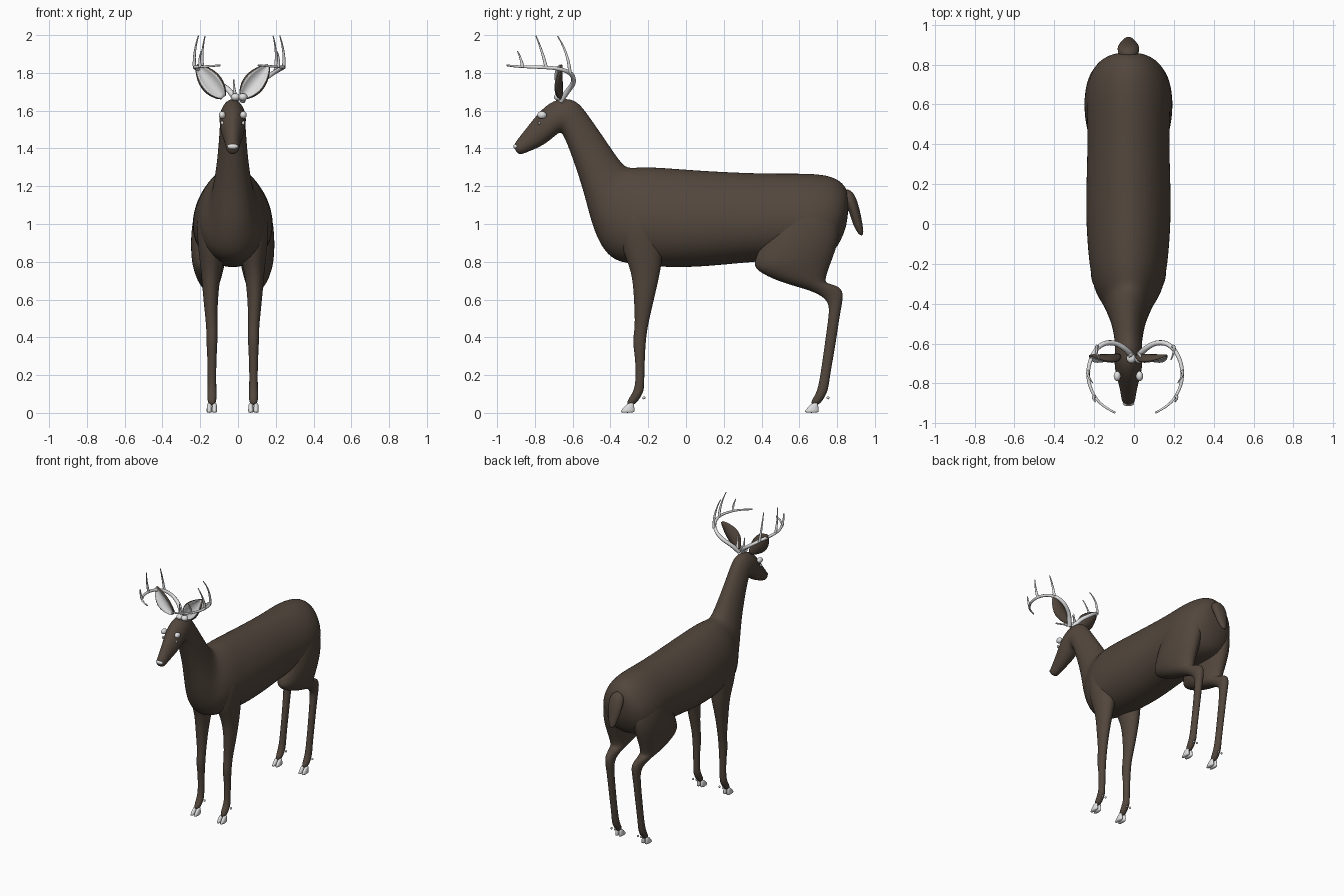
import bpy, bmesh
from math import sin, cos, pi
from mathutils import Vector

if "Cube" in bpy.data.objects:
    bpy.data.objects.remove(bpy.data.objects["Cube"])

MIDDLE = -.028          # centre line of the animal
ANTLER_MIDDLE = .006    # centre line of the antlers
SIDES = (("left", 1), ("right", -1))


def make_material(name, color):
    mat = bpy.data.materials.new(name)
    mat.use_nodes = True
    mat.diffuse_color = (*color, 1)
    mat.node_tree.nodes["Principled BSDF"].inputs["Base Color"].default_value = (*color, 1)
    return mat


brown = make_material("brown coat", (.085, .062, .046))
white = make_material("pale horn", (.75, .75, .75))


def add_object(name, mesh, material, levels=0):
    """Link a smooth shaded mesh, optionally subdivided."""
    mesh.materials.clear()
    mesh.materials.append(material)
    mesh.polygons.foreach_set("use_smooth", [True] * len(mesh.polygons))
    obj = bpy.data.objects.new(name, mesh)
    bpy.context.collection.objects.link(obj)
    if levels:
        subdivision = obj.modifiers.new("smooth", "SUBSURF")
        subdivision.levels = subdivision.render_levels = levels
    return obj


def finish(name, bm, material, levels=0):
    bmesh.ops.recalc_face_normals(bm, faces=bm.faces)
    mesh = bpy.data.meshes.new(name)
    bm.to_mesh(mesh)
    bm.free()
    return add_object(name, mesh, material, levels)


def loft(name, rings, material, pear=0, side=1, segments=16, levels=2):
    """Skin oval rings, each spanned by two (y, z) points, an x centre and a half width."""
    bm = bmesh.new()
    loops = []
    for ay, az, by, bz, cx, half in rings:
        a, b = Vector((0, ay, az)), Vector((0, by, bz))
        middle, reach = (a + b) / 2, (a - b) / 2 * 1.02
        loop = []
        for i in range(segments):
            angle = 2 * pi * i / segments
            point = middle + reach * sin(angle)
            point.x = MIDDLE + side * (cx + half * 1.02 * cos(angle) * (1 - pear * sin(angle)))
            loop.append(bm.verts.new(point))
        loops.append(loop)
    for low, high in zip(loops, loops[1:]):
        for i in range(segments):
            j = (i + 1) % segments
            bm.faces.new((low[i], low[j], high[j], high[i]))
    bm.faces.new(loops[0])
    bm.faces.new(loops[-1])
    return finish(name, bm, material, levels)


def ball(name, centre, size, material):
    bm = bmesh.new()
    bmesh.ops.create_uvsphere(bm, u_segments=16, v_segments=10, radius=1)
    bmesh.ops.scale(bm, vec=size, verts=bm.verts)
    bmesh.ops.translate(bm, vec=centre, verts=bm.verts)
    return finish(name, bm, material)


def horn(name, points, side, thick, thin):
    """Tapered smooth tube through the points."""
    curve = bpy.data.curves.new(name, "CURVE")
    curve.dimensions = "3D"
    curve.bevel_depth = 1
    curve.bevel_resolution = 2
    curve.use_fill_caps = True
    spline = curve.splines.new("NURBS")
    spline.points.add(len(points) - 1)
    spline.order_u = 3
    spline.use_endpoint_u = True
    spline.resolution_u = 6
    for i, (x, y, z) in enumerate(points):
        spline.points[i].co = (ANTLER_MIDDLE + side * x, y, z, 1)
        spline.points[i].radius = thick + (thin - thick) * i / (len(points) - 1)
    helper = bpy.data.objects.new(name + "_path", curve)
    bpy.context.collection.objects.link(helper)
    graph = bpy.context.evaluated_depsgraph_get()
    mesh = bpy.data.meshes.new_from_object(helper.evaluated_get(graph))
    bpy.data.objects.remove(helper)
    return add_object(name, mesh, white)


def ear_leaf(name, side, material, width, forward, thickness):
    """Cupped leaf running from the skull outward and up."""
    bm = bmesh.new()
    base, tip = Vector((.045, -.655, 1.665)), Vector((.192, -.66, 1.842))
    axis = tip - base
    across = Vector((axis.z, 0, -axis.x)).normalized()
    rows, columns = 12, 8
    grid = []
    for r in range(rows + 1):
        t = .03 + .96 * r / rows
        half = width * sin(pi * t ** .9) ** .75
        row = []
        for c in range(columns + 1):
            s = 2 * c / columns - 1
            p = base + axis * t + across * half * s
            p.y -= .6 * half * s * s + forward
            row.append(bm.verts.new((MIDDLE + side * p.x, p.y, p.z)))
        grid.append(row)
    for low, high in zip(grid, grid[1:]):
        for c in range(columns):
            bm.faces.new((low[c], low[c + 1], high[c + 1], high[c]))
    obj = finish(name, bm, material)
    solid = obj.modifiers.new("thickness", "SOLIDIFY")
    solid.thickness = thickness
    solid.offset = 0
    return obj


# Torso, neck and head in one skin: top point, bottom point, half width
trunk = [
    (.865, 1.14, .855, 1.0, .06), (.845, 1.205, .82, .91, .13),
    (.78, 1.255, .77, .83, .185), (.65, 1.27, .65, .81, .215),
    (.45, 1.265, .45, .81, .2), (.1, 1.28, .1, .772, .215),
    (-.1, 1.297, -.1, .768, .205), (-.23, 1.303, -.26, .785, .19),
    (-.3, 1.295, -.38, .8, .165), (-.33, 1.31, -.45, .88, .125),
    (-.37, 1.36, -.5, 1, .105), (-.43, 1.45, -.54, 1.17, .085),
    (-.5, 1.55, -.6, 1.35, .072), (-.56, 1.635, -.65, 1.48, .066),
    (-.61, 1.665, -.67, 1.485, .068), (-.69, 1.66, -.69, 1.47, .07),
    (-.75, 1.62, -.73, 1.435, .066), (-.8, 1.565, -.78, 1.405, .052),
    (-.85, 1.5, -.83, 1.385, .04), (-.89, 1.45, -.87, 1.368, .035),
    (-.915, 1.415, -.895, 1.372, .026),
]
loft("body", [(ay, az, by, bz, 0, w) for ay, az, by, bz, w in trunk], brown, pear=.14)

# Tail
loft("tail", [(.83, 1.19, .82, 1.1, 0, .04), (.885, 1.18, .85, 1.09, 0, .055),
              (.915, 1.1, .87, 1.05, 0, .055), (.935, 1.0, .885, .99, 0, .035),
              (.942, .94, .92, .935, 0, .018)], brown)

# Legs: front point, back point, x offset, half width
front_leg = [
    (-.34, 1.1, -.16, 1.1, .11, .065), (-.36, 1.0, -.13, 1.0, .11, .084),
    (-.34, .86, -.12, .86, .107, .075), (-.285, .75, -.135, .75, .115, .052),
    (-.275, .6, -.17, .6, .118, .038), (-.268, .45, -.205, .45, .11, .028),
    (-.285, .38, -.213, .38, .11, .03), (-.268, .3, -.218, .3, .11, .024),
    (-.265, .15, -.222, .15, .11, .021), (-.285, .1, -.222, .11, .11, .026),
    (-.325, .045, -.275, .03, .11, .022),
]
hind_leg = [
    (.5, 1.16, .79, 1.16, .1, .085), (.43, .96, .825, .97, .122, .102),
    (.355, .8, .785, .84, .128, .092), (.365, .755, .755, .765, .128, .08),
    (.5, .69, .735, .7, .125, .06), (.66, .65, .745, .685, .12, .042),
    (.735, .61, .8, .675, .115, .03), (.757, .57, .84, .64, .11, .03),
    (.757, .52, .815, .53, .11, .025), (.737, .38, .795, .38, .11, .022),
    (.708, .17, .757, .17, .11, .021), (.69, .1, .753, .11, .11, .026),
    (.65, .045, .7, .03, .11, .022),
]

for label, side in SIDES:
    for place, rings, hoof_y in (("front", front_leg, -.305), ("hind", hind_leg, .67)):
        loft(f"{label}_{place}_leg", rings, brown, side=side)
        # Cloven hoof and dewclaws
        for toe, shift in (("inner", -.014), ("outer", .014)):
            x = .11 + shift
            loft(f"{label}_{place}_{toe}_hoof",
                 [(hoof_y - .047, 0, hoof_y + .035, 0, x, .014),
                  (hoof_y - .042, .012, hoof_y + .035, .012, x, .015),
                  (hoof_y - .015, .04, hoof_y + .03, .045, x, .013),
                  (hoof_y, .052, hoof_y + .025, .055, x, .009)],
                 white, side=side, segments=10, levels=1)
            ball(f"{label}_{place}_{toe}_dewclaw",
                 (MIDDLE + side * x, hoof_y + .082, .08), (.007, .008, .008), white)

    # Eye and tear spot
    ball(f"{label}_eye", (MIDDLE + side * .056, -.763, 1.577), (.018, .025, .02), white)
    ball(f"{label}_tear_spot", (MIDDLE + side * .056, -.777, 1.535), (.008, .006, .01), white)

    # Ear shell and pale lining
    ear_leaf(f"{label}_ear", side, brown, .055, 0, .01)
    ear_leaf(f"{label}_ear_lining", side, white, .049, .008, .004)

    # Antler beam and tines
    horn(f"{label}_antler_beam",
         [(.015, -.665, 1.65), (.04, -.63, 1.7), (.11, -.59, 1.75), (.18, -.605, 1.8),
          (.228, -.68, 1.825), (.24, -.77, 1.83), (.215, -.85, 1.832),
          (.165, -.915, 1.835), (.1, -.947, 1.84)], side, .016, .005)
    tines = {
        "rear": [(.19, -.615, 1.8), (.205, -.62, 1.9), (.18, -.68, 1.995)],
        "middle": [(.235, -.74, 1.825), (.245, -.755, 1.9), (.215, -.795, 1.998)],
        "front": [(.205, -.865, 1.83), (.215, -.87, 1.87), (.2, -.892, 1.915)],
        "brow": [(.02, -.655, 1.68), (.03, -.665, 1.72), (.028, -.67, 1.765)],
    }
    for which, points in tines.items():
        horn(f"{label}_{which}_tine", points, side, .01, .003)
    ball(f"{label}_antler_burr", (ANTLER_MIDDLE + side * .02, -.675, 1.672),
         (.024, .024, .02), white)

# Nose pad
ball("nose", (MIDDLE, -.9, 1.41), (.029, .014, .014), white)
